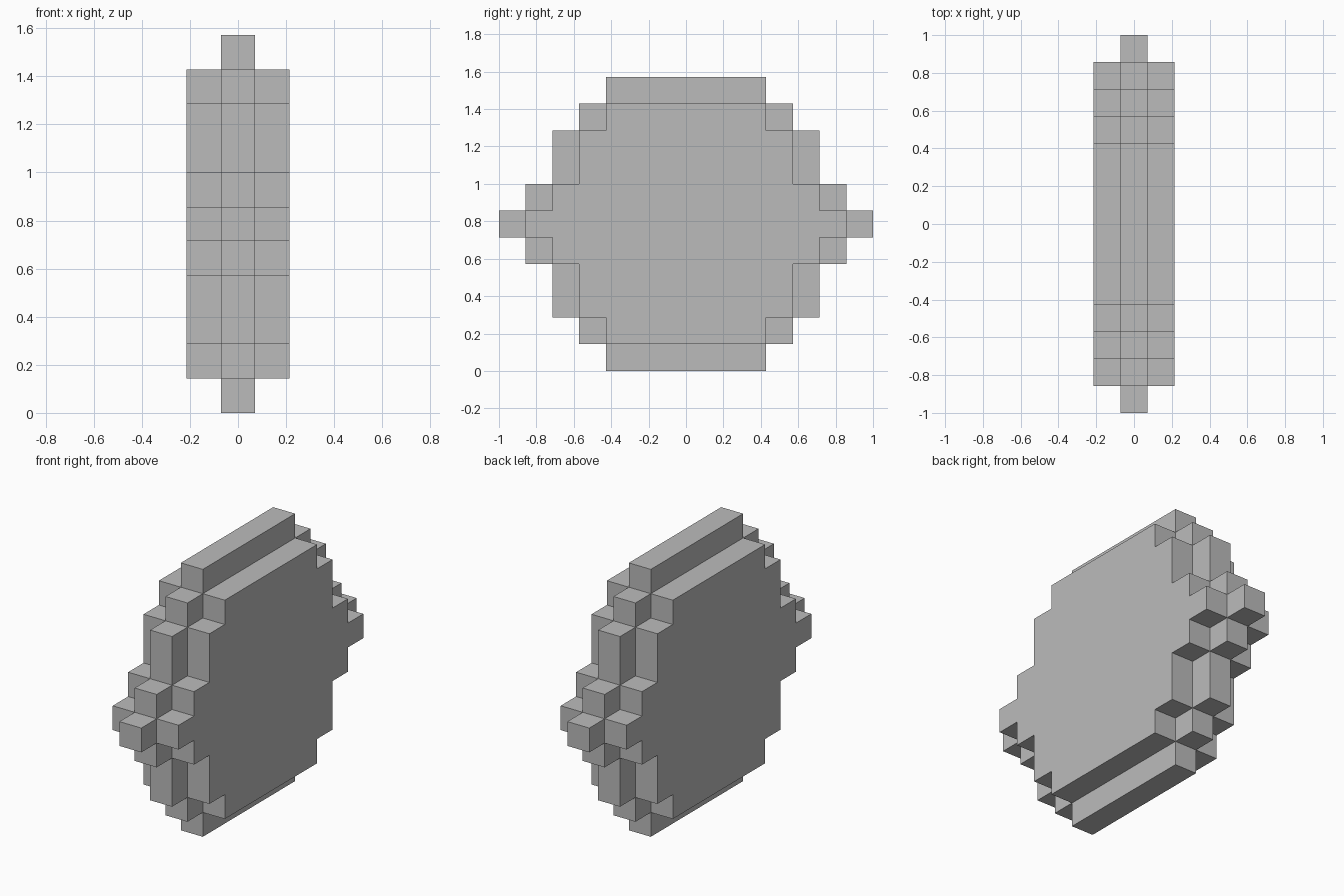
import bpy
import bmesh
from mathutils import Matrix, Vector

cube = bpy.data.objects.get("Cube")
if cube:
    bpy.data.objects.remove(cube, do_unlink=True)

UNIT = 1 / 7  # edge of one block
ROWS = 11

grey = bpy.data.materials.new("stone grey")
grey.use_nodes = True
colour = (0.5, 0.5, 0.5, 1)
grey.diffuse_color = colour
grey.node_tree.nodes["Principled BSDF"].inputs["Base Color"].default_value = colour

# Half-length of each row in blocks, from the bottom up to the middle, then mirrored
lower = [3, 4, 5, 5, 6]
core_rows = lower + [7] + lower[::-1]

# The core layer is one block longer in every row than the two side layers
cells = set()
for layer in (-1, 0, 1):
    for row in range(ROWS):
        half = core_rows[row]
        if layer:
            half = 0 if row in (0, ROWS - 1) else half - 1
        cells.update((layer, y, row) for y in range(-half, half))

# Skin the blocks: one square for every exposed side
bm = bmesh.new()
for cell in cells:
    centre = Vector(cell) + Vector((0, 0.5, 0.5))
    for axis in range(3):
        for sign in (-1, 1):
            step = Vector((0, 0, 0))
            step[axis] = sign
            if tuple(int(c + s) for c, s in zip(cell, step)) in cells:
                continue
            u = Vector((0, 0, 0))
            u[(axis + 1) % 3] = 0.5
            v = step.cross(u)
            middle = centre + step / 2
            corners = (middle - u - v, middle + u - v, middle + u + v, middle - u + v)
            bm.faces.new([bm.verts.new(c) for c in corners])

# Weld the squares and merge the flat areas
bmesh.ops.remove_doubles(bm, verts=bm.verts, dist=0.001)
bmesh.ops.dissolve_limit(bm, angle_limit=0.01, verts=bm.verts, edges=bm.edges)
bmesh.ops.transform(bm, matrix=Matrix.Scale(UNIT, 4), verts=bm.verts)

mesh = bpy.data.meshes.new("stepped_disc")
bm.to_mesh(mesh)
bm.free()
mesh.materials.append(grey)
disc = bpy.data.objects.new("stepped_disc", mesh)
bpy.context.collection.objects.link(disc)
